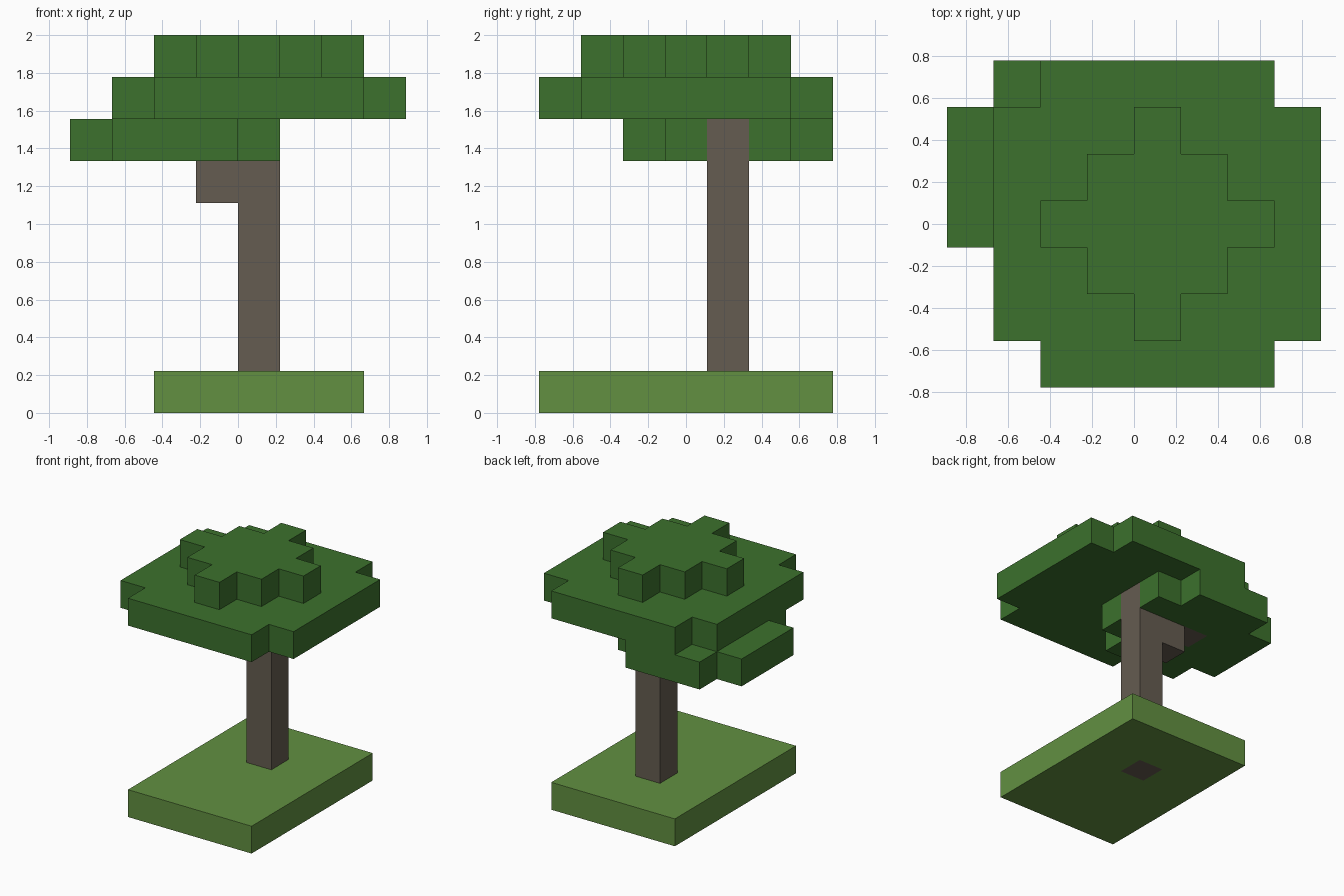
import bpy
import bmesh
from mathutils import Vector

if "Cube" in bpy.data.objects:
    bpy.data.objects.remove(bpy.data.objects["Cube"], do_unlink=True)

UNIT = 2 / 9                      # edge length of one block
ORIGIN = Vector((-4, -3.5, 0))    # grid corner, in blocks


def make_material(name, rgb):
    mat = bpy.data.materials.new(name)
    mat.use_nodes = True
    color = (*rgb, 1)
    mat.diffuse_color = color
    bsdf = next(n for n in mat.node_tree.nodes if n.type == "BSDF_PRINCIPLED")
    bsdf.inputs["Base Color"].default_value = color
    return mat


def layer_cells(level, rows):
    """Filled blocks of one level; rows run from back to front."""
    depth = len(rows)
    return {(x, depth - 1 - i, level)
            for i, row in enumerate(rows)
            for x, mark in enumerate(row) if mark == "#"}


def build_blocks(name, cells, mat):
    """Outer skin of a set of blocks, with flat faces merged."""
    bm = bmesh.new()
    for cell in cells:
        for axis in range(3):
            for sign in (-1, 1):
                step = [0, 0, 0]
                step[axis] = sign
                if tuple(c + s for c, s in zip(cell, step)) in cells:
                    continue
                n = Vector(step)
                u = Vector([a == (axis + 1) % 3 for a in range(3)])
                v = n.cross(u)
                mid = Vector(cell) + Vector((.5, .5, .5)) + ORIGIN + n / 2
                corners = (mid - u / 2 - v / 2, mid + u / 2 - v / 2,
                           mid + u / 2 + v / 2, mid - u / 2 + v / 2)
                bm.faces.new([bm.verts.new(p * UNIT) for p in corners])
    bmesh.ops.remove_doubles(bm, verts=bm.verts, dist=0.001)
    bmesh.ops.dissolve_limit(bm, angle_limit=0.01, verts=bm.verts, edges=bm.edges)
    mesh = bpy.data.meshes.new(name)
    bm.to_mesh(mesh)
    bm.free()
    mesh.materials.append(mat)
    obj = bpy.data.objects.new(name, mesh)
    bpy.context.collection.objects.link(obj)


grass = make_material("grass green", (0.122, 0.279, 0.053))
bark = make_material("bark brown", (0.130, 0.107, 0.082))
leaf = make_material("leaf green", (0.045, 0.165, 0.026))

# Ground slab, with a hole where the trunk passes through
ground = layer_cells(0, ["..#####."] * 7) - {(4, 4, 0)}
build_blocks("ground_slab", ground, grass)

# Trunk and stepped side branch
build_blocks("trunk", {(4, 4, z) for z in range(7)}, bark)
build_blocks("branch", {(3, 4, 5), (3, 4, 6), (2, 4, 6)}, bark)

# Canopy: offset lower cluster, broad middle, stepped crown
lower = layer_cells(6, [".###....",
                        "#####...",
                        "##......",
                        "#####...",
                        ".###....",
                        "........",
                        "........"])
middle = layer_cells(7, ["..#####."] + [".#######"] * 5 + ["..#####."])
crown = layer_cells(8, ["........",
                        "....#...",
                        "...###..",
                        "..#####.",
                        "...###..",
                        "....#...",
                        "........"])
build_blocks("canopy", lower | middle | crown, leaf)
